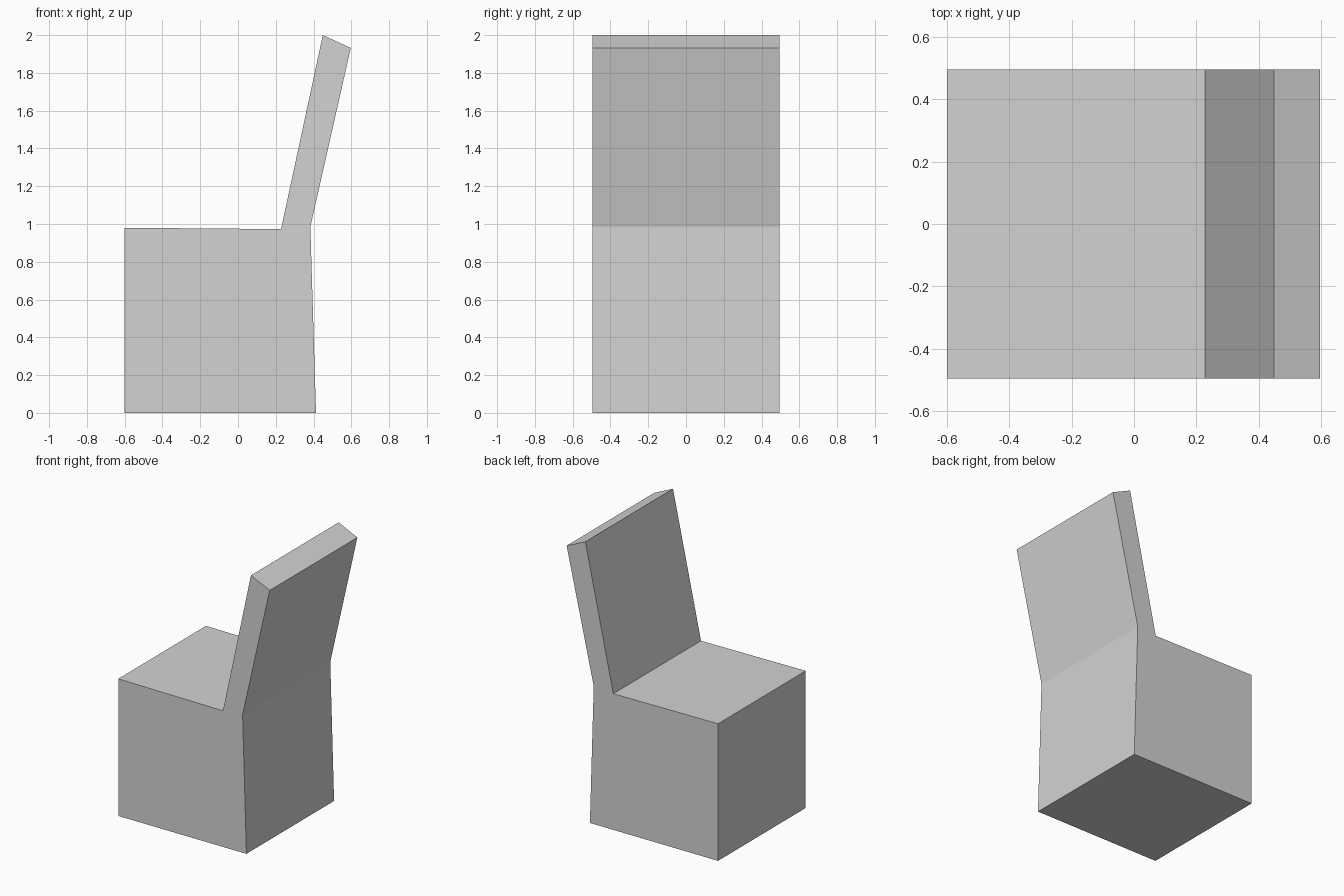
import bpy
import bmesh

cube = bpy.data.objects.get("Cube")
if cube:
    bpy.data.objects.remove(cube, do_unlink=True)

# Plain light grey for the whole chair
grey = bpy.data.materials.new("light_grey")
grey.use_nodes = True
colour = (0.65, 0.65, 0.65, 1)
grey.diffuse_color = colour
grey.node_tree.nodes["Principled BSDF"].inputs["Base Color"].default_value = colour

# Side profile of the block seat and its leaning backrest, as (x, z)
HALF_WIDTH = 0.495
profile = [
    (-0.6, 0), (0.413, 0),            # base
    (0.383, 0.985),                   # rear bend
    (0.597, 1.932), (0.449, 2.0),     # backrest top
    (0.228, 0.973), (-0.6, 0.98),     # seat
]

# Extrude the profile across the chair's width
bm = bmesh.new()
side = bm.faces.new([bm.verts.new((x, -HALF_WIDTH, z)) for x, z in profile])
result = bmesh.ops.extrude_face_region(bm, geom=[side], use_keep_orig=True)
moved = [v for v in result["geom"] if isinstance(v, bmesh.types.BMVert)]
bmesh.ops.translate(bm, verts=moved, vec=(0, 2 * HALF_WIDTH, 0))
bmesh.ops.recalc_face_normals(bm, faces=bm.faces)

mesh = bpy.data.meshes.new("block_chair")
bm.to_mesh(mesh)
bm.free()
mesh.materials.append(grey)
chair = bpy.data.objects.new("block_chair", mesh)
bpy.context.collection.objects.link(chair)
